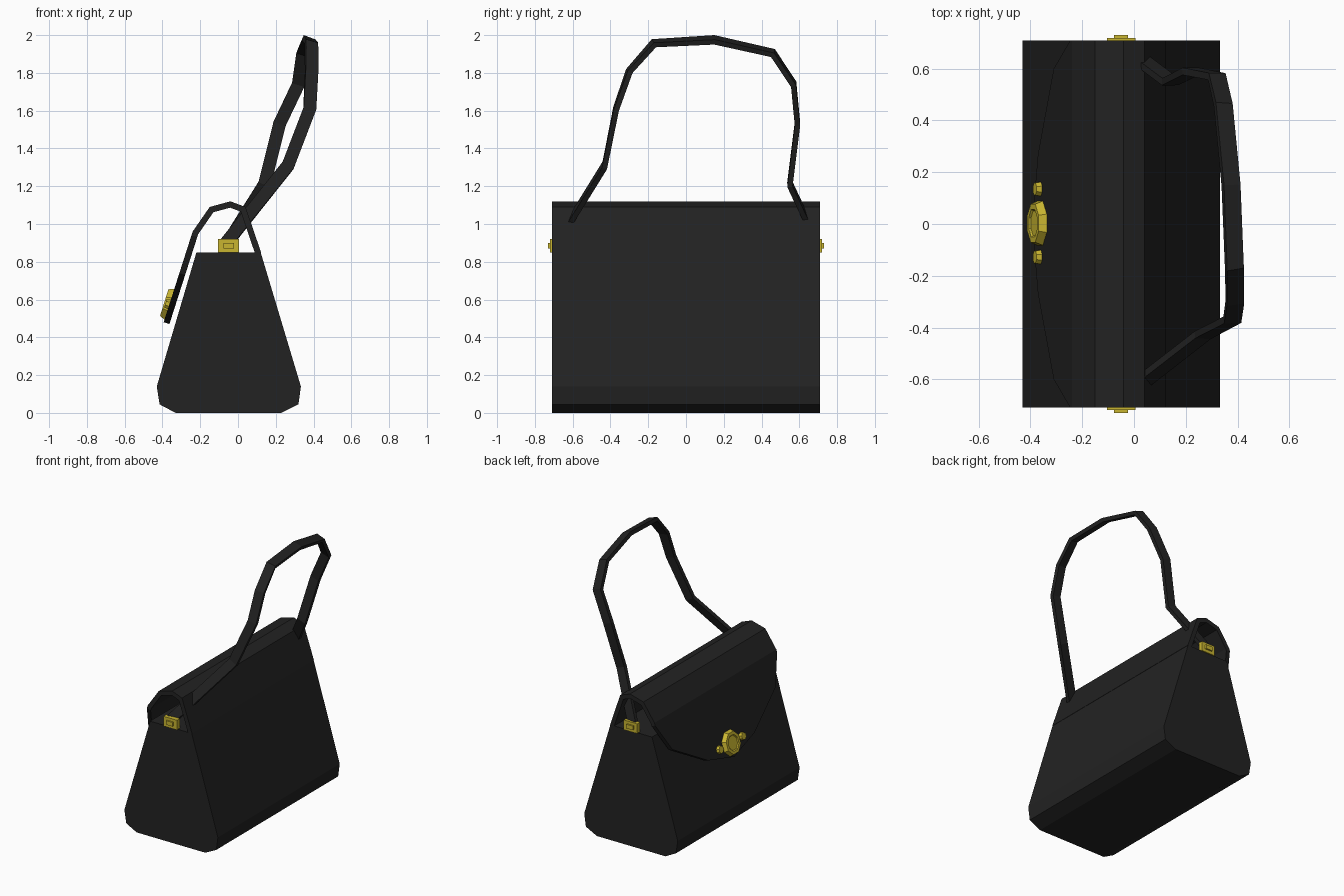
import bpy, bmesh, math
from mathutils import Vector, Matrix

if "Cube" in bpy.data.objects:
    bpy.data.objects.remove(bpy.data.objects["Cube"])


def material(name, rgb):
    m = bpy.data.materials.new(name)
    m.diffuse_color = (*rgb, 1)
    m.use_nodes = True
    m.node_tree.nodes["Principled BSDF"].inputs["Base Color"].default_value = m.diffuse_color
    return m


LEATHER = material("black_leather", (0.016, 0.016, 0.016))
GOLD = material("gold_metal", (0.58, 0.46, 0.03))
HALF = 0.71


def finish(name, bm, mat, recalc=True):
    if recalc:
        bmesh.ops.recalc_face_normals(bm, faces=bm.faces)
    me = bpy.data.meshes.new(name)
    bm.to_mesh(me)
    bm.free()
    me.materials.append(mat)
    ob = bpy.data.objects.new(name, me)
    bpy.context.collection.objects.link(ob)
    return ob


# Body: side profile extruded along y
profile = [(-0.22, 0.85), (0.12, 0.85), (0.333, 0.14), (0.32, 0.045), (0.23, 0.0),
           (-0.33, 0.0), (-0.415, 0.045), (-0.43, 0.14)]
bm = bmesh.new()
face = bm.faces.new([bm.verts.new((x, -HALF, z)) for x, z in profile])
ext = bmesh.ops.extrude_face_region(bm, geom=[face])["geom"]
bmesh.ops.translate(bm, vec=(0, 2 * HALF, 0),
                    verts=[g for g in ext if isinstance(g, bmesh.types.BMVert)])
if len([f for f in bm.faces if len(f.verts) == 8]) < 2:
    bm.faces.new([v for v in face.verts])
finish("body", bm, LEATHER)

# Flap: bent sheet over the top, ending in a rounded front panel
arch = [(0.122, 0.85), (0.04, 1.09), (-0.04, 1.12), (-0.15, 1.09), (-0.24, 0.96)]
outline = [(0.71, 0.94), (0.60, 0.74), (0.27, 0.55)]        # (half width, z)


def flap_x(z):
    return -0.24 - (0.96 - z) * 0.32


bm = bmesh.new()
rows = [[bm.verts.new((x, s * HALF, z)) for s in (-1, 1)] for x, z in arch]
for (a, b), (c, d) in zip(rows, rows[1:]):
    bm.faces.new((a, b, d, c))
right = [bm.verts.new((flap_x(z), y, z)) for y, z in outline]
left = [bm.verts.new((flap_x(z), -y, z)) for y, z in outline]
tip = bm.verts.new((flap_x(0.48), 0, 0.48))
bm.faces.new(rows[-1] + right + [tip] + left[::-1])
flap = finish("flap", bm, LEATHER, recalc=False)
solid = flap.modifiers.new("thickness", "SOLIDIFY")
solid.thickness = 0.032
solid.offset = -1
solid.use_even_offset = True

# Shoulder strap: flat band swept along a leaning loop
path = [(-0.07, -0.69, 0.89), (0.265, -0.43, 1.31), (0.38, -0.37, 1.61), (0.39, -0.30, 1.81),
        (0.388, -0.17, 1.957), (0.375, 0.15, 1.975), (0.345, 0.46, 1.905), (0.32, 0.57, 1.74),
        (0.22, 0.59, 1.53), (0.14, 0.55, 1.21), (-0.06, 0.70, 0.89)]
pts = [Vector(p) for p in path]
lean = Vector((0.94, 0, -0.35))
bm = bmesh.new()
rings = []
for i, p in enumerate(pts):
    before = (p - pts[i - 1]).normalized() if i else Vector()
    after = (pts[i + 1] - p).normalized() if i < len(pts) - 1 else Vector()
    t = (before + after).normalized()
    w = (lean - t * lean.dot(t)).normalized()
    n = t.cross(w)
    hw = 0.034
    rings.append([bm.verts.new(p + w * a * hw + n * b * 0.014)
                  for a, b in ((1, 1), (-1, 1), (-1, -1), (1, -1))])
for r, q in zip(rings, rings[1:]):
    for k in range(4):
        bm.faces.new((r[k], r[(k + 1) % 4], q[(k + 1) % 4], q[k]))
bm.faces.new(rings[0])
bm.faces.new(rings[-1])
finish("shoulder_strap", bm, LEATHER)


# Strap buckles: gold plate with a raised centre, one at each end
def add_box(bm, center, size):
    bmesh.ops.create_cube(bm, size=1, matrix=Matrix.Translation(center)
                          @ Matrix.Diagonal((*size, 1)))


for name, s in (("front", -1), ("back", 1)):
    bm = bmesh.new()
    add_box(bm, (-0.05, s * 0.702, 0.884), (0.11, 0.034, 0.072))
    add_box(bm, (-0.05, s * 0.716, 0.885), (0.055, 0.028, 0.03))
    finish(name + "_buckle", bm, GOLD)

# Clasp: stepped octagonal disc with a stud on each side, lying on the flap
outward = Vector((-0.48, 0, 0.15)).normalized()
tilt = outward.to_track_quat("Z", "Y").to_matrix().to_4x4()


def octagon_disc(name, y, radius, depth, stepped):
    bm = bmesh.new()
    pos = Vector((flap_x(0.575), y, 0.575)) + outward * depth * 0.4
    m = Matrix.Translation(pos) @ tilt @ Matrix.Rotation(math.pi / 8, 4, "Z")
    bmesh.ops.create_cone(bm, cap_ends=True, segments=8, radius1=radius,
                          radius2=radius * 0.85, depth=depth, matrix=m)
    if stepped:
        bm.normal_update()
        top = max(bm.faces, key=lambda f: f.calc_center_median().dot(outward))
        bmesh.ops.inset_region(bm, faces=[top], thickness=0.022)
        bmesh.ops.inset_region(bm, faces=[top], thickness=0.006, depth=-0.007)
    finish(name, bm, GOLD)


octagon_disc("clasp", 0.003, 0.094, 0.032, True)
octagon_disc("clasp_stud_left", 0.135, 0.03, 0.024, False)
octagon_disc("clasp_stud_right", -0.128, 0.03, 0.024, False)
